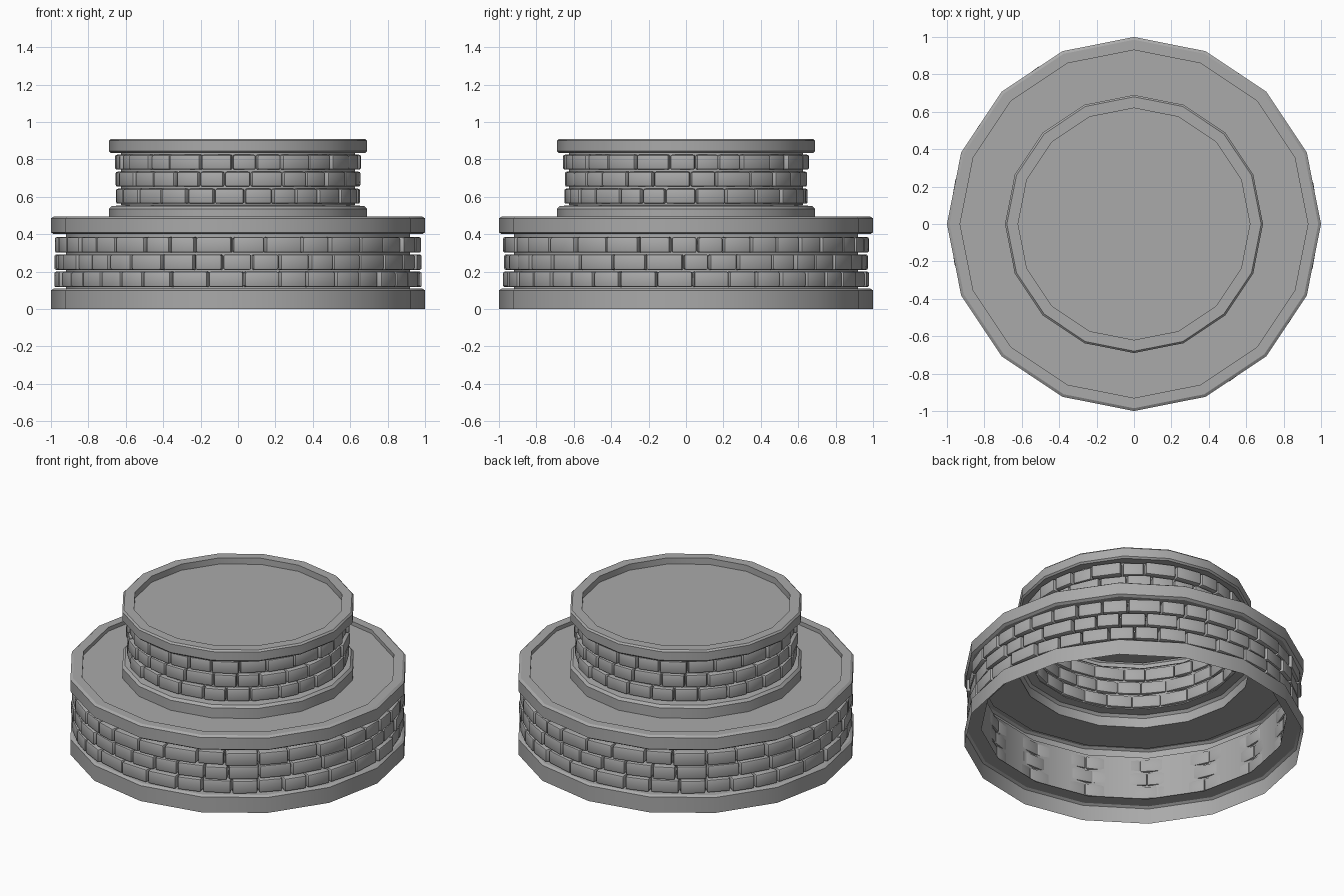
import bpy
import bmesh
import math
import random
from mathutils import Matrix

random.seed(4)
SIDES = 16

cube = bpy.data.objects.get("Cube")
if cube:
    bpy.data.objects.remove(cube, do_unlink=True)

stone = bpy.data.materials.new("grey_stone")
stone.use_nodes = True
grey = (0.4, 0.4, 0.4, 1)
stone.diffuse_color = grey
stone.node_tree.nodes["Principled BSDF"].inputs["Base Color"].default_value = grey


def finish(name, bm):
    """Turn a bmesh into a shaded stone object."""
    mesh = bpy.data.meshes.new(name)
    bm.to_mesh(mesh)
    bm.free()
    mesh.materials.append(stone)
    obj = bpy.data.objects.new(name, mesh)
    bpy.context.collection.objects.link(obj)
    bpy.ops.object.select_all(action='DESELECT')
    obj.select_set(True)
    bpy.context.view_layer.objects.active = obj
    bpy.ops.object.shade_smooth_by_angle(angle=math.radians(30))
    return obj


def lathe(name, profile, capped=False):
    """Sweep a (radius, height) profile round a sixteen-sided ring."""
    bm = bmesh.new()
    loops = []
    for r, z in profile:
        loops.append([bm.verts.new((r * math.cos(math.tau * i / SIDES),
                                    r * math.sin(math.tau * i / SIDES), z))
                      for i in range(SIDES)])
    for low, high in zip(loops, loops[1:]):
        for i in range(SIDES):
            j = (i + 1) % SIDES
            bm.faces.new((low[i], low[j], high[j], high[i]))
    if capped:
        bm.faces.new(loops[-1])
    return finish(name, bm)


def brick_row(name, inner, outer, z, height, half_count):
    """A course of bevelled bricks with uneven widths, repeated each half turn."""
    bm = bmesh.new()
    widths = [random.uniform(0.8, 1.2) for _ in range(half_count)]
    scale = math.pi / sum(widths)
    start = random.uniform(0, 0.3)
    gap = 0.012
    for width in widths:
        span = width * scale
        middle = start + span / 2
        start += span
        face = outer + random.uniform(-0.01, 0.008)
        length = 2 * face * math.tan(span / 2) - gap
        for turn in (0, math.pi):
            place = (Matrix.Rotation(middle + turn, 4, 'Z')
                     @ Matrix.Translation(((inner + face) / 2, 0, z + height / 2))
                     @ Matrix.Diagonal((face - inner, length, height, 1)))
            bmesh.ops.create_cube(bm, size=1, matrix=place)
    bmesh.ops.bevel(bm, geom=bm.edges[:], offset=0.01, segments=2,
                    profile=0.5, affect='EDGES')
    return finish(name, bm)


# Lower tier: hollow base band, wall, and rim with a recessed floor
lathe("base_band", [(1, 0), (1, 0.1), (0.985, 0.11), (0.9, 0.11)])
lathe("lower_wall", [(0.92, 0.11), (0.92, 0.4)])
lathe("lower_rim_and_floor", [(0.92, 0.4), (0.985, 0.4), (1, 0.41), (1, 0.485),
                              (0.985, 0.495), (0.93, 0.495), (0.93, 0.47), (0.685, 0.47)])

# Upper tier: foot band, wall, and rim with a recessed top
lathe("upper_foot_band", [(0.69, 0.47), (0.69, 0.535), (0.675, 0.55), (0.62, 0.555)])
lathe("upper_wall", [(0.625, 0.555), (0.625, 0.84)])
lathe("upper_rim_and_top", [(0.62, 0.835), (0.68, 0.835), (0.69, 0.845), (0.69, 0.9),
                            (0.68, 0.91), (0.62, 0.91), (0.62, 0.87)], capped=True)

# Brick courses
for row in range(3):
    brick_row(f"lower_bricks_{row + 1}", 0.905, 0.974, 0.117 + row * 0.092, 0.083, 18)
    brick_row(f"upper_bricks_{row + 1}", 0.6, 0.65, 0.563 + row * 0.091, 0.08, 13)
